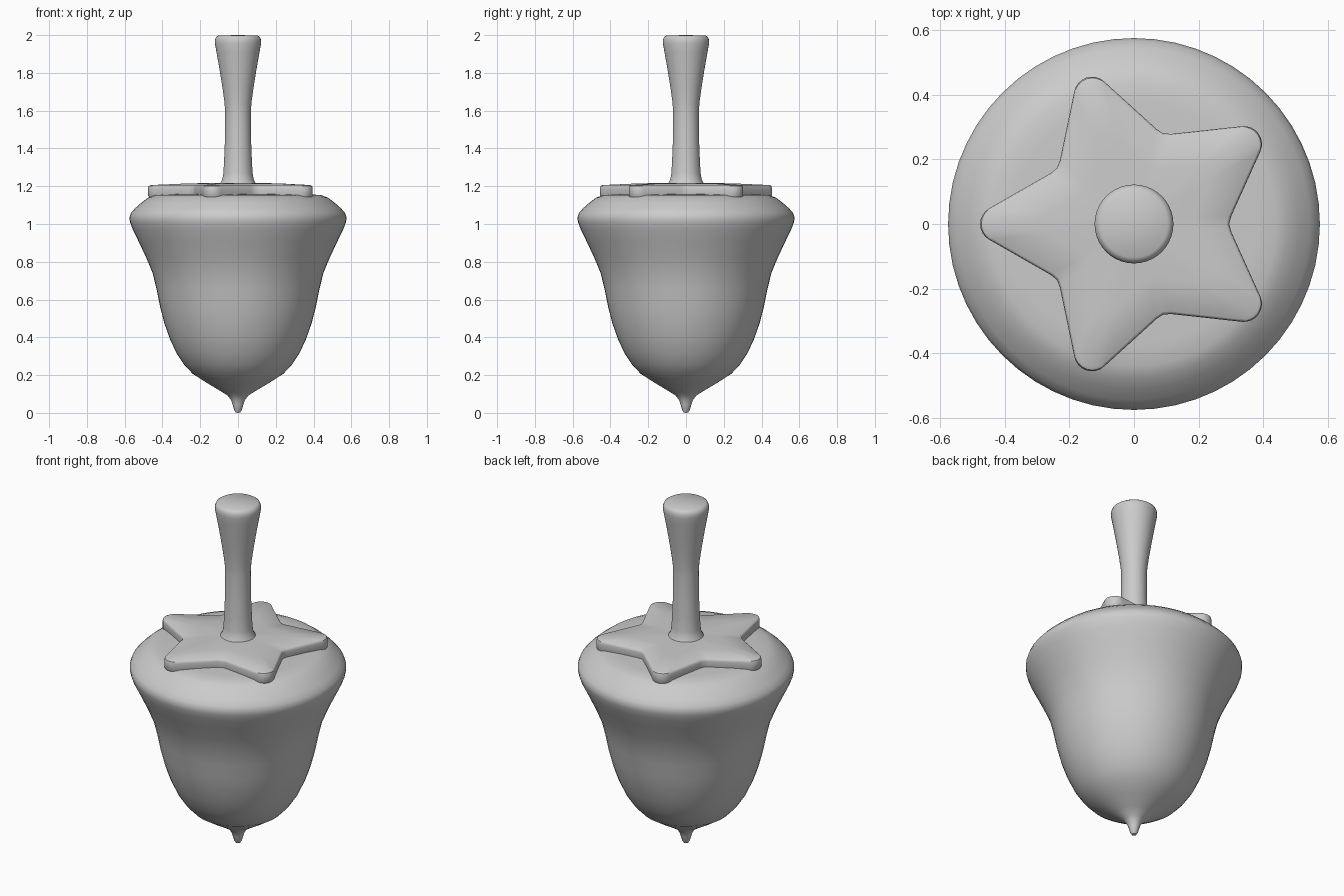
import bpy, bmesh, math

if "Cube" in bpy.data.objects:
    bpy.data.objects.remove(bpy.data.objects["Cube"])


def make_object(name, verts, faces, angle):
    mesh = bpy.data.meshes.new(name)
    mesh.from_pydata(verts, [], faces)
    bm = bmesh.new()
    bm.from_mesh(mesh)
    bmesh.ops.recalc_face_normals(bm, faces=bm.faces)
    bm.to_mesh(mesh)
    bm.free()
    obj = bpy.data.objects.new(name, mesh)
    bpy.context.collection.objects.link(obj)
    bpy.ops.object.select_all(action='DESELECT')
    obj.select_set(True)
    bpy.context.view_layer.objects.active = obj
    bpy.ops.object.shade_smooth_by_angle(angle=math.radians(angle))
    return obj


def loft(name, rings, bottom, top, angle):
    """Skin equal-length rings and close both ends with a fan to a centre point."""
    n = len(rings[0])
    verts = [v for ring in rings for v in ring]
    faces = [(k * n + i, k * n + (i + 1) % n, (k + 1) * n + (i + 1) % n, (k + 1) * n + i)
             for k in range(len(rings) - 1) for i in range(n)]
    b, t, last = len(verts), len(verts) + 1, (len(rings) - 1) * n
    verts += [(0, 0, bottom), (0, 0, top)]
    for i in range(n):
        j = (i + 1) % n
        faces += [(b, j, i), (t, last + i, last + j)]
    return make_object(name, verts, faces, angle)


def lathe(name, profile, bottom, top, angle, sides=56):
    rings = [[(r * math.cos(2 * math.pi * i / sides), r * math.sin(2 * math.pi * i / sides), z)
              for i in range(sides)] for r, z in profile]
    return loft(name, rings, bottom, top, angle)


# Acorn-shaped body with its spinning point
lathe("body", [
    (0.012, 0.003), (0.02, 0.015), (0.029, 0.045), (0.037, 0.068), (0.055, 0.092),
    (0.10, 0.12), (0.17, 0.162), (0.24, 0.207), (0.285, 0.255), (0.325, 0.315),
    (0.36, 0.39), (0.39, 0.475), (0.412, 0.56), (0.43, 0.65), (0.452, 0.74),
    (0.485, 0.82), (0.525, 0.905), (0.557, 0.97), (0.572, 1.01), (0.575, 1.035),
    (0.567, 1.058), (0.545, 1.083), (0.51, 1.114), (0.475, 1.14), (0.44, 1.153),
    (0.38, 1.157), (0.2, 1.16)], 0, 1.16, 40)

# Raised star with rounded points and slightly softened inner corners
outline = []
R, c = 0.056, 0.42
for k in range(5):
    a = math.radians(36 + 72 * k)
    local = [(c + R * math.cos(math.radians(d)), R * math.sin(math.radians(d)))
             for d in range(-60, 61, 15)]
    local += [(0.258, 0.157), (0.238, 0.173)]
    outline += [(x * math.cos(a) - y * math.sin(a), x * math.sin(a) + y * math.cos(a))
                for x, y in local]
    b = a + math.radians(72)
    x, y = 0.258, -0.157
    outline.append((x * math.cos(b) - y * math.sin(b), x * math.sin(b) + y * math.cos(b)))
layers = [(0.985, 1.14), (1.0, 1.15), (1.0, 1.19), (0.992, 1.201), (0.97, 1.206),
          (0.6, 1.214), (0.25, 1.218)]
loft("star", [[(x * s, y * s, z) for x, y in outline] for s, z in layers], 1.14, 1.219, 40)

# Flared handle stem
lathe("stem", [
    (0.098, 1.205), (0.093, 1.218), (0.083, 1.235), (0.077, 1.27), (0.073, 1.35),
    (0.069, 1.45), (0.068, 1.59), (0.071, 1.64), (0.082, 1.72), (0.098, 1.82),
    (0.114, 1.91), (0.122, 1.955), (0.122, 1.975), (0.116, 1.99), (0.104, 1.998)],
    1.205, 2.0, 45, 40)
